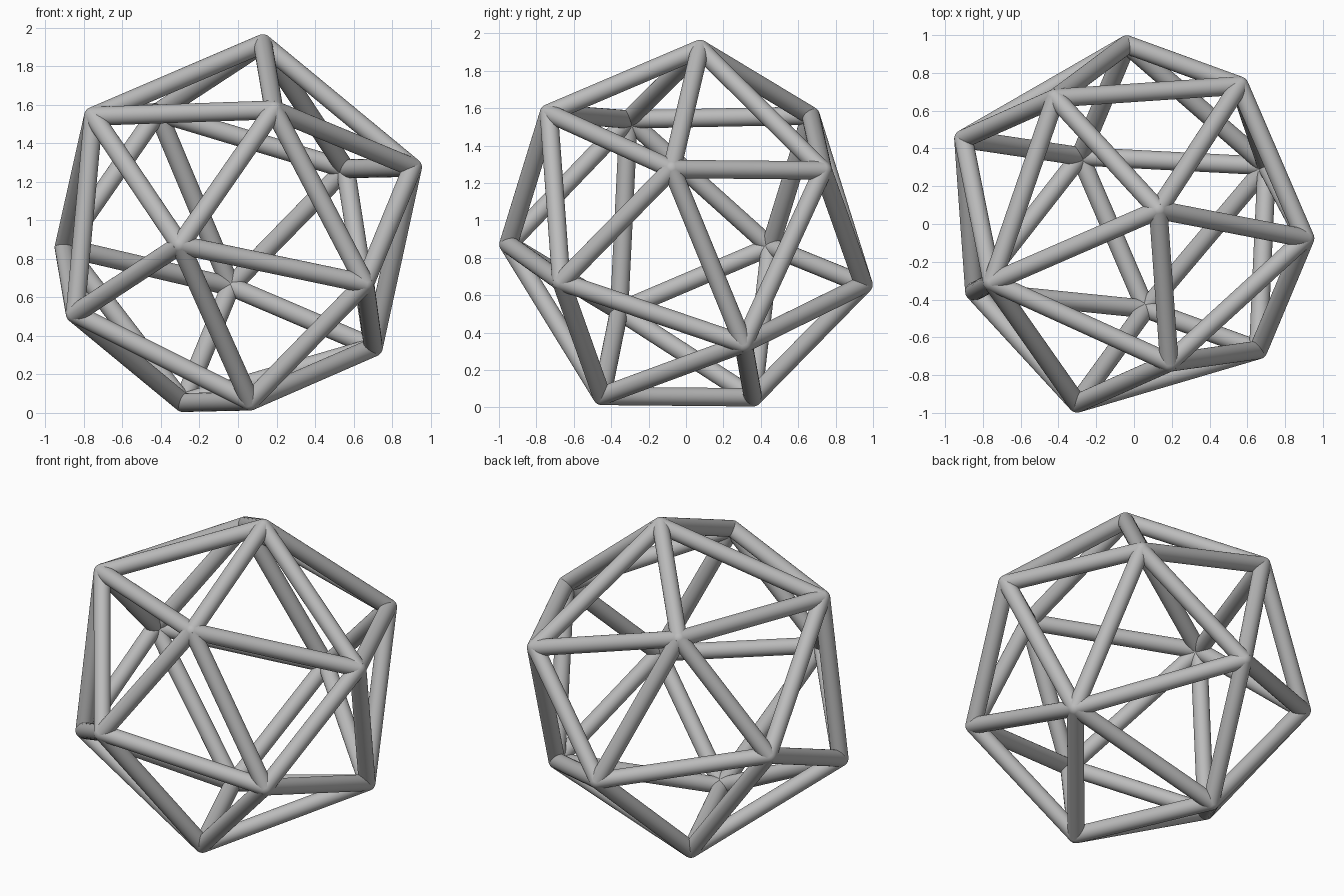
import bpy
from math import cos, sin, pi
from mathutils import Vector

if "Cube" in bpy.data.objects:
    bpy.data.objects.remove(bpy.data.objects["Cube"])

BAR = 0.049                      # bar radius
R = 0.991                        # joint distance from the centre
CENTRE = Vector((-0.024, 0, 0.94))

grey = bpy.data.materials.new("plain grey")
grey.use_nodes = True
colour = (0.5, 0.5, 0.5, 1)
grey.diffuse_color = colour
grey.node_tree.nodes["Principled BSDF"].inputs["Base Color"].default_value = colour

# Tilted axis of the cage and two directions across it
axis = Vector((-0.733, -0.31, 0.605)).normalized()
across = Vector((0.547, 0.243, 0.801))
across = (across - axis * across.dot(axis)).normalized()
side = axis.cross(across)


def ring(height, start):
    """Six joints on the sphere, at a height along the axis."""
    width = (1 - height ** 2) ** 0.5
    angles = [start - i * pi / 3 for i in range(6)]
    return [CENTRE + R * (axis * height + width * (across * cos(a) + side * sin(a)))
            for a in angles]


def finish(name):
    ob = bpy.context.object
    ob.name = name
    ob.data.materials.append(grey)
    bpy.ops.object.shade_smooth_by_angle()


def bar(name, a, b):
    bpy.ops.mesh.primitive_cylinder_add(vertices=32, radius=BAR, depth=(b - a).length,
                                        location=(a + b) / 2)
    ob = bpy.context.object
    ob.rotation_euler = (b - a).to_track_quat("Z", "Y").to_euler()
    finish(name)


def joint(name, p):
    bpy.ops.mesh.primitive_uv_sphere_add(segments=32, ring_count=16, radius=BAR, location=p)
    finish(name)


upper_pole, lower_pole = CENTRE + R * axis, CENTRE - R * axis
upper, lower = ring(0.46, 0), ring(-0.46, -pi / 6)

# Bars: spokes to the poles, the two hexagons and the zigzag between them
for i in range(6):
    bar("upper_spoke", upper_pole, upper[i])
    bar("lower_spoke", lower_pole, lower[i])
    bar("upper_ring_bar", upper[i], upper[i - 1])
    bar("lower_ring_bar", lower[i], lower[i - 1])
    bar("zigzag_bar", upper[i], lower[i])
    bar("zigzag_bar", upper[i], lower[i - 1])

# Round joints where the bars meet
for p in [upper_pole, lower_pole] + upper + lower:
    joint("joint", p)
